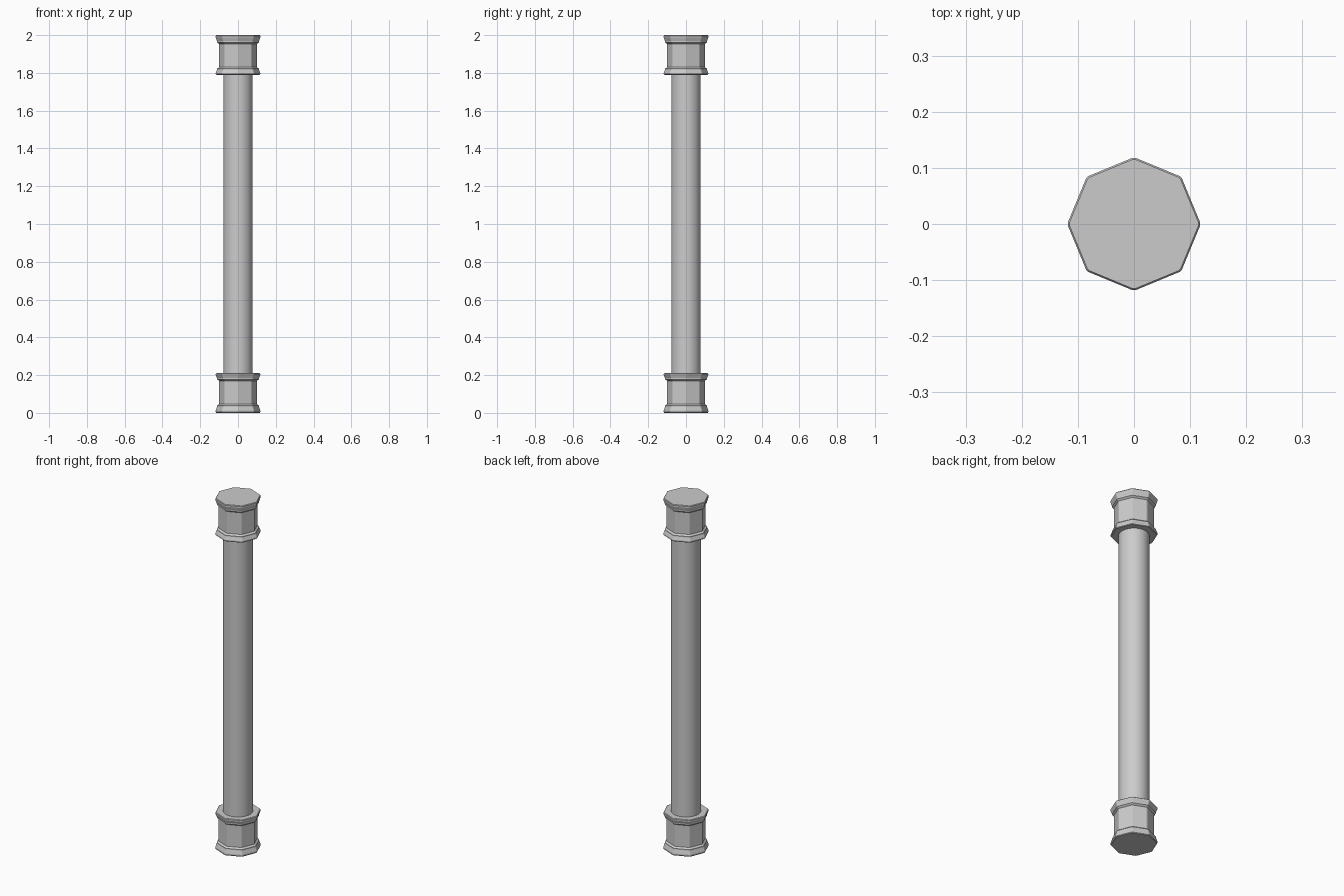
import bpy, bmesh, math

if "Cube" in bpy.data.objects:
    bpy.data.objects.remove(bpy.data.objects["Cube"])

SHAFT_R = 0.078
# collar profile as (radius, height)
PROFILE = [(0.115, 0.0), (0.118, 0.004), (0.118, 0.012), (0.111, 0.032), (0.111, 0.038),
           (0.101, 0.046), (0.101, 0.170), (0.111, 0.178),
           (0.111, 0.184), (0.118, 0.200), (0.118, 0.207), (0.115, 0.210)]


def octagon_ring(bm, r, z):
    # octagon with corners on the axes, each corner slightly blunted
    ring = []
    for i in range(8):
        for d in (-1, 1):
            a = math.radians(45 * i + d * 1.3)
            ring.append(bm.verts.new((r * math.cos(a), r * math.sin(a), z)))
    return ring


def collar(name, z0, flip):
    bm = bmesh.new()
    pts = [(r, 0.21 - z) for r, z in reversed(PROFILE)] if flip else PROFILE
    rings = [octagon_ring(bm, r, z0 + z) for r, z in pts]
    for a, b in zip(rings, rings[1:]):
        for i in range(16):
            j = (i + 1) % 16
            bm.faces.new((a[i], a[j], b[j], b[i]))
    bm.faces.new(rings[0][::-1])
    bm.faces.new(rings[-1])
    mesh = bpy.data.meshes.new(name)
    bm.to_mesh(mesh)
    bm.free()
    ob = bpy.data.objects.new(name, mesh)
    bpy.context.collection.objects.link(ob)


# octagonal collars at both ends
collar("base_collar", 0.0, False)
collar("top_collar", 1.79, True)

# round shaft between them
bpy.ops.mesh.primitive_cylinder_add(vertices=32, radius=SHAFT_R, depth=1.6, location=(0, 0, 1))
bpy.context.object.name = "shaft"
bpy.ops.object.shade_smooth_by_angle(angle=math.radians(30))
